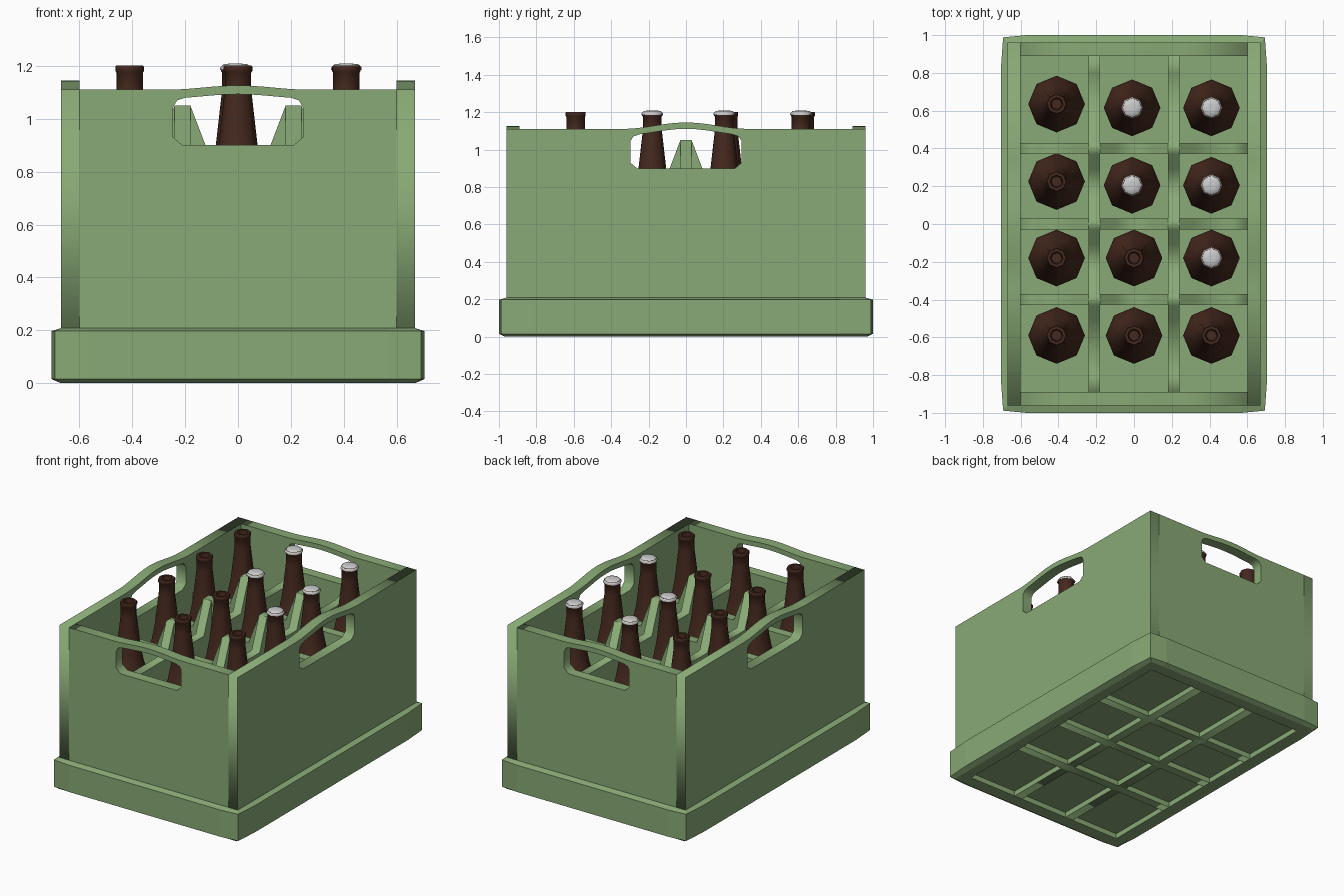
import bpy, bmesh
from math import pi, cos, sin, radians

cube = bpy.data.objects.get("Cube")
if cube:
    bpy.data.objects.remove(cube, do_unlink=True)


def material(name, colour):
    mat = bpy.data.materials.new(name)
    mat.use_nodes = True
    mat.diffuse_color = (*colour, 1)
    mat.node_tree.nodes["Principled BSDF"].inputs["Base Color"].default_value = (*colour, 1)
    return mat


GREEN = material("green_plastic", (0.25, 0.40, 0.18))
BROWN = material("brown_glass", (0.06, 0.022, 0.013))
SILVER = material("cap_metal", (0.75, 0.75, 0.75))

# Main crate dimensions
IN_X, IN_Y = 0.60, 0.89
WALL = 0.07
RIM = 1.11
DIV = 0.06
DIV_TOP, POST_TOP = 0.84, 1.05
COLS = (-0.21, 0.21)
ROWS = (-0.4, 0, 0.4)


def activate(obj):
    bpy.ops.object.select_all(action="DESELECT")
    obj.select_set(True)
    bpy.context.view_layer.objects.active = obj


def panel(name, loops, thickness, location, along_y):
    """Upright flat panel; loops after the first are holes."""
    curve = bpy.data.curves.new(name, "CURVE")
    curve.dimensions = "2D"
    curve.fill_mode = "BOTH"
    curve.extrude = thickness / 2
    for loop in loops:
        spline = curve.splines.new("POLY")
        spline.points.add(len(loop) - 1)
        for point, (u, z) in zip(spline.points, loop):
            point.co = (u, z, 0, 1)
        spline.use_cyclic_u = True
    obj = bpy.data.objects.new(name, curve)
    bpy.context.collection.objects.link(obj)
    obj.location = location
    obj.rotation_euler = (pi / 2, 0, pi / 2 if along_y else 0)
    curve.materials.append(GREEN)
    activate(obj)
    bpy.ops.object.convert(target="MESH")
    return obj


def loft(name, rings, mat, closed=False):
    """Skin between rings of equal count; cap the ends or join them."""
    bm = bmesh.new()
    loops = [[bm.verts.new(p) for p in ring] for ring in rings]
    pairs = list(zip(loops, loops[1:]))
    if closed:
        pairs.append((loops[-1], loops[0]))
    else:
        bm.faces.new(loops[0])
        bm.faces.new(loops[-1])
    for a, b in pairs:
        for i in range(len(a)):
            j = (i + 1) % len(a)
            bm.faces.new((a[i], a[j], b[j], b[i]))
    bmesh.ops.recalc_face_normals(bm, faces=bm.faces)
    mesh = bpy.data.meshes.new(name)
    bm.to_mesh(mesh)
    bm.free()
    mesh.materials.append(mat)
    obj = bpy.data.objects.new(name, mesh)
    bpy.context.collection.objects.link(obj)
    return obj


# Walls with an arched rim and a hand hole
def wall_loops(half, reach, rise, grip, hole):
    def arch(u):
        return RIM + rise * (1 + cos(pi * u / reach)) / 2

    steps = [reach * (1 - i / 6) for i in range(13)]
    outer = [(-half, 0.1), (half, 0.1), (half, RIM)]
    outer += [(u, arch(u)) for u in steps] + [(-half, RIM)]
    # right half of the hole, then its mirror image
    right = [(hole - 0.035, 0.90), (hole, 0.93), (hole, 1.045), (hole - 0.015, 1.07)]
    right += [(hole * k, arch(hole * k) - grip) for k in (0.82, 0.6, 0.4, 0.2)]
    left = [(-u, z) for u, z in reversed(right)]
    return [outer, right + [(0, arch(0) - grip)] + left]


side = wall_loops(IN_Y + WALL, 0.34, 0.035, 0.034, 0.297)
end = wall_loops(IN_X, 0.27, 0.016, 0.033, 0.245)
for s, label in ((1, "left"), (-1, "right")):
    panel(label + "_wall", side, WALL, (s * (IN_X + WALL / 2), 0, 0), True)
for s, label in ((1, "back"), (-1, "front")):
    panel(label + "_wall", end, WALL, (0, s * (IN_Y + WALL / 2), 0), False)

# Slightly bulged base skirt
quarter = [(0.705, 0.82), (0.693, 0.988), (0.57, 1.0)]
outline = (quarter + [(-x, y) for x, y in reversed(quarter)]
           + [(-x, -y) for x, y in quarter] + [(x, -y) for x, y in reversed(quarter)])


def clamped(lx, ly, z):
    return [(max(-lx, min(lx, x)), max(-ly, min(ly, y)), z) for x, y in outline]


def full(z):
    return [(x, y, z) for x, y in outline]


loft("base_skirt", [clamped(0.67, 0.97, 0), full(0.015), full(0.197),
                    clamped(IN_X + WALL, IN_Y + WALL, 0.208),
                    clamped(IN_X, IN_Y, 0.208), clamped(IN_X, IN_Y, 0)], GREEN, closed=True)

# Floor plate, raised so the ribs show underneath
loft("floor", [clamped(IN_X, IN_Y, z) for z in (0.035, 0.055)], GREEN)


# Dividers that rise to a post at each crossing
def divider_loop(half, crossings, end_rise):
    top = [(-half, DIV_TOP + end_rise), (-half + 0.09, DIV_TOP)]
    for c in crossings:
        top += [(c - 0.11, DIV_TOP), (c - DIV / 2, POST_TOP),
                (c + DIV / 2, POST_TOP), (c + 0.11, DIV_TOP)]
    top += [(half - 0.09, DIV_TOP), (half, DIV_TOP + end_rise)]
    return [[(-half, 0)] + top + [(half, 0)]]


for i, x in enumerate(COLS):
    panel(f"long_divider_{i + 1}", divider_loop(IN_Y, ROWS, 0.05), DIV, (x, 0, 0), True)
for i, y in enumerate(ROWS):
    panel(f"cross_divider_{i + 1}", divider_loop(IN_X, COLS, 0), DIV, (0, y, 0), False)


# Eight-sided bottles and caps
def lathe(name, profile, mat, location):
    rings = [[(r * cos(k * pi / 4), r * sin(k * pi / 4), z) for k in range(8)]
             for r, z in profile]
    obj = loft(name, rings, mat)
    obj.location = location
    activate(obj)
    bpy.ops.object.shade_smooth_by_angle(angle=radians(50))


BOTTLE = [(0.14, 0.055), (0.15, 0.07), (0.15, 0.60), (0.135, 0.68), (0.095, 0.79),
          (0.074, 0.90), (0.050, 1.11), (0.050, 1.175), (0.054, 1.18),
          (0.054, 1.197), (0.050, 1.202), (0.034, 1.202), (0.028, 1.12)]
CAP = [(0.058, 1.185), (0.058, 1.193), (0.046, 1.206), (0.02, 1.209)]

for col, x in enumerate((-0.41, 0, 0.41)):
    for row, y in enumerate((-0.59, -0.18, 0.205, 0.615)):
        capped = row + col >= 3 and col > 0
        if row > 1:
            y += 0.02 if col == 0 else 0
        px = x - 0.01 if col == 1 and row > 1 else x
        lathe(f"bottle_{col + 1}_{row + 1}", BOTTLE, BROWN, (px, y, 0))
        if capped:
            lathe(f"cap_{col + 1}_{row + 1}", CAP, SILVER, (px, y, 0))
